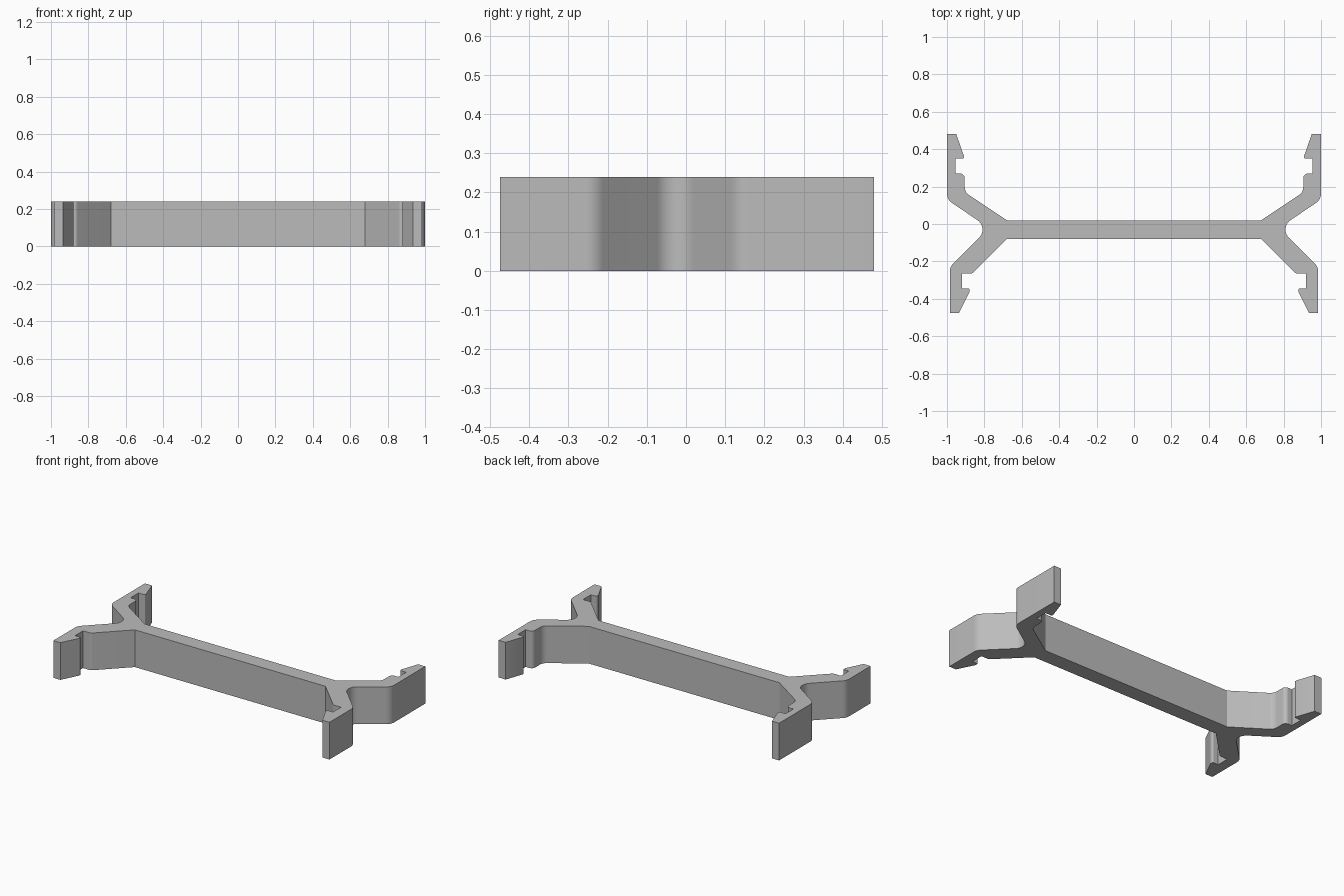
import bpy, bmesh, math
from mathutils import Vector

cube = bpy.data.objects.get("Cube")
if cube:
    bpy.data.objects.remove(cube, do_unlink=True)

HEIGHT = 0.24

# One grey plastic for the whole clip
grey = bpy.data.materials.new("grey plastic")
grey.use_nodes = True
colour = (0.5, 0.5, 0.5, 1)
grey.diffuse_color = colour
grey.node_tree.nodes["Principled BSDF"].inputs["Base Color"].default_value = colour

# Corners of the left half, from the back of the bar round to its front: x, y, radius
HALF = [
    (0.68, 0.02, 0),                                            # bar to back arm
    (0.905, 0.17, 0.05), (0.905, 0.27, 0.025), (0.955, 0.27, 0),  # back shoulder
    (0.955, 0.35, 0), (0.91, 0.35, 0.006), (0.91, 0.365, 0),      # back hook
    (0.95, 0.48, 0), (1.0, 0.48, 0), (1.0, 0.131, 0.06),
    (0.776, -0.021, 0.06),                                      # valley between arms
    (0.985, -0.23, 0.06), (0.985, -0.475, 0), (0.935, -0.475, 0),
    (0.88, -0.365, 0), (0.88, -0.345, 0.006), (0.92, -0.345, 0),  # front hook
    (0.92, -0.265, 0), (0.865, -0.265, 0.025),                  # front shoulder
    (0.68, -0.08, 0),
]


def fillet(a, b, c, radius, steps=8):
    """Points of the arc that rounds corner b."""
    u, v = (a - b).normalized(), (c - b).normalized()
    half = u.angle(v) / 2
    centre = b + (u + v).normalized() * radius / math.sin(half)
    reach = radius / math.tan(half)
    start, end = b + u * reach - centre, b + v * reach - centre
    return [centre + start.lerp(end, i / steps).normalized() * radius
            for i in range(steps + 1)]


def rounded(corners):
    outline = []
    for i, (x, y, radius) in enumerate(corners):
        here = Vector((x, y))
        if radius:
            before = Vector(corners[i - 1][:2])
            after = Vector(corners[i + 1][:2])
            outline += fillet(before, here, after, radius)
        else:
            outline.append(here)
    return outline


# Full outline: one half and its mirror image
half = rounded(HALF)
outline = half + [Vector((-p.x, p.y)) for p in reversed(half)]

# Extrude the outline upward
bm = bmesh.new()
base = bm.faces.new([bm.verts.new((p.x, p.y, 0)) for p in outline])
top = bmesh.ops.extrude_face_region(bm, geom=[base], use_keep_orig=True)
bmesh.ops.translate(bm, vec=(0, 0, HEIGHT),
                    verts=[g for g in top["geom"] if isinstance(g, bmesh.types.BMVert)])
bmesh.ops.recalc_face_normals(bm, faces=bm.faces)
mesh = bpy.data.meshes.new("clip_bar")
bm.to_mesh(mesh)
bm.free()
mesh.materials.append(grey)

clip = bpy.data.objects.new("clip_bar", mesh)
bpy.context.collection.objects.link(clip)
bpy.context.view_layer.objects.active = clip
clip.select_set(True)
bpy.ops.object.shade_smooth_by_angle(angle=math.radians(25))
